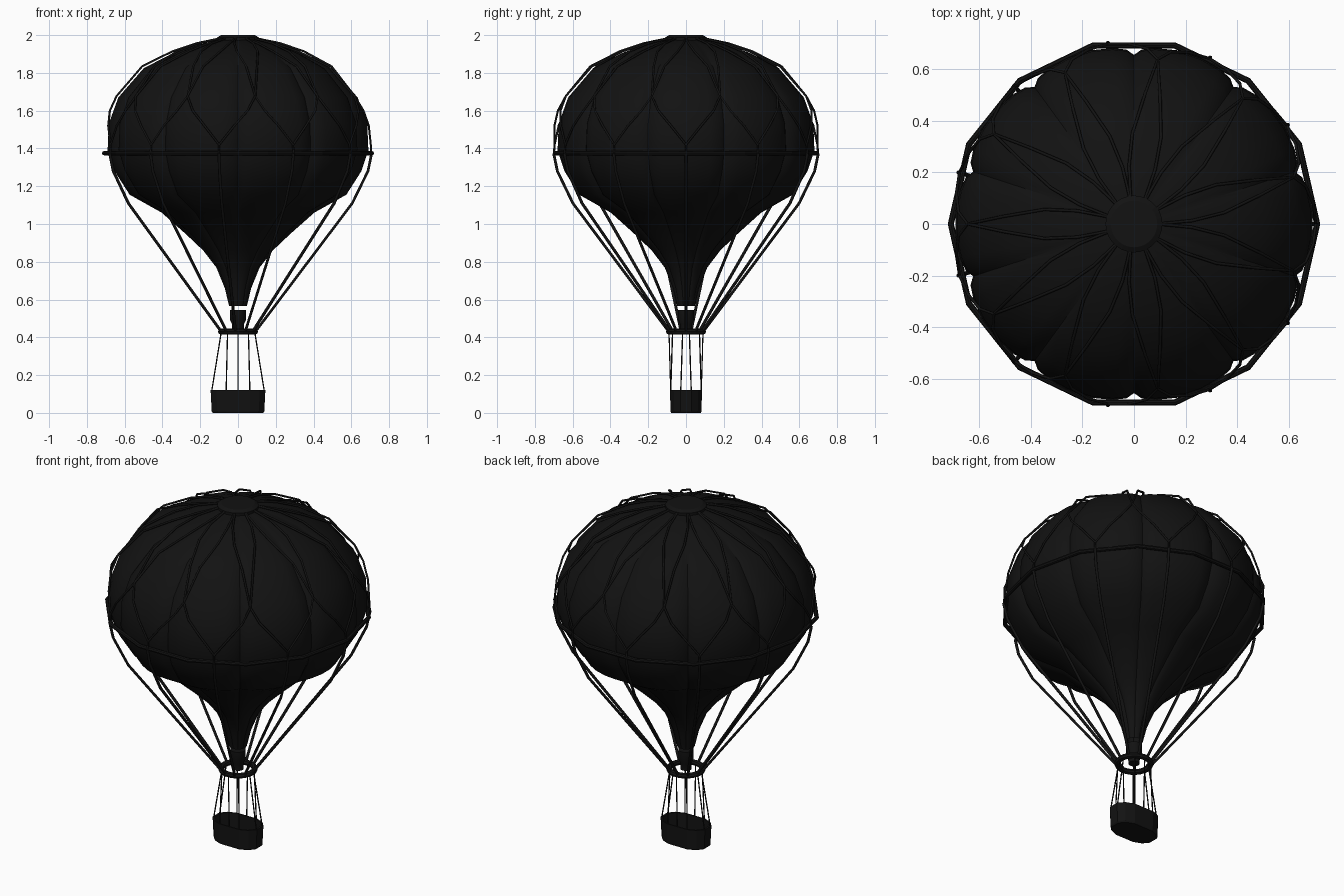
import bpy, bmesh
from math import sin, cos, pi, radians

if "Cube" in bpy.data.objects:
    bpy.data.objects.remove(bpy.data.objects["Cube"])

black = bpy.data.materials.new("black")
black.diffuse_color = (0.006, 0.006, 0.006, 1)
black.use_nodes = True
black.node_tree.nodes["Principled BSDF"].inputs["Base Color"].default_value = black.diffuse_color


def loft(name, rings, cap_start=False, cap_end=False, smooth=None):
    """Skin a list of closed point rings into one mesh object."""
    bm = bmesh.new()
    loops = [[bm.verts.new(p) for p in ring] for ring in rings]
    n = len(loops[0])
    for a, b in zip(loops, loops[1:]):
        for i in range(n):
            j = (i + 1) % n
            bm.faces.new((a[i], a[j], b[j], b[i]))
    if cap_start:
        bm.faces.new(loops[0][::-1])
    if cap_end:
        bm.faces.new(loops[-1])
    mesh = bpy.data.meshes.new(name)
    bm.to_mesh(mesh)
    bm.free()
    ob = bpy.data.objects.new(name, mesh)
    bpy.context.collection.objects.link(ob)
    mesh.materials.append(black)
    if smooth:
        select(ob)
        bpy.ops.object.shade_smooth_by_angle(angle=radians(smooth))
    return ob


def select(ob):
    bpy.ops.object.select_all(action='DESELECT')
    ob.select_set(True)
    bpy.context.view_layer.objects.active = ob


def polar(r, a, z):
    return (r * cos(a), r * sin(a), z)


def circle(r, z, n):
    return [polar(r, 2 * pi * i / n, z) for i in range(n)]


def ropes(name, paths, radius):
    """Many polyline ropes in one object."""
    cu = bpy.data.curves.new(name, 'CURVE')
    cu.dimensions = '3D'
    cu.bevel_depth = radius
    cu.bevel_resolution = 1
    cu.use_fill_caps = True
    for path in paths:
        sp = cu.splines.new('POLY')
        sp.points.add(len(path) - 1)
        for pt, co in zip(sp.points, path):
            pt.co = (*co, 1)
    ob = bpy.data.objects.new(name, cu)
    bpy.context.collection.objects.link(ob)
    cu.materials.append(black)
    select(ob)
    bpy.ops.object.convert(target='MESH')


def torus(name, major, minor, z, n, m):
    bpy.ops.mesh.primitive_torus_add(major_radius=major, minor_radius=minor,
                                     major_segments=n, minor_segments=m, location=(0, 0, z))
    ob = bpy.context.object
    ob.name = name
    ob.data.materials.append(black)


# Envelope: ten bulging gores with narrow grooves between them
lobe = [(-18, .945), (-15.5, .975), (-11, .99), (-4, 1), (4, 1), (11, .99), (15.5, .975)]
profile = [(.047, .565), (.07, .66), (.115, .77), (.185, .86), (.275, .945), (.405, 1.06),
           (.575, 1.155), (.655, 1.28), (.692, 1.39), (.686, 1.53), (.635, 1.67),
           (.5, 1.825), (.345, 1.905), (.22, 1.95), (.10, 1.975)]
loft("envelope",
     [[polar(r * f, radians(36 * g + a), z) for g in range(10) for a, f in lobe]
      for r, z in profile], cap_end=True, smooth=30)

# Crown cap
loft("crown_cap", [circle(.11, 1.972, 28), circle(.11, 1.988, 28), circle(.09, 2.0, 28)],
     True, True)

# Belt around the widest part
torus("belt", .708, .012, 1.375, 14, 8)

# Net over the top: pairs of ropes making leaf shapes, tied at the belt
N = 11
step = 2 * pi / N
net = [(.09, 1.985, 0), (.225, 1.957, .10), (.352, 1.914, .22), (.508, 1.835, .40),
       (.643, 1.677, .5), (.68, 1.60, .38), (.697, 1.52, .2), (.703, 1.42, 0), (.706, 1.375, 0)]
ropes("net", [[polar(r, step * (i + s * w), z) for r, z, w in net]
              for i in range(N) for s in (-1, 1)], .006)

# Suspension ropes from the belt to the load ring
drop = [(.708, 1.375), (.688, 1.28), (.605, 1.11), (.092, .43)]
ropes("suspension_ropes", [[polar(r, step * i, z) for r, z in drop] for i in range(N)], .008)

# Load ring and burner
torus("load_ring", .09, .016, .43, 24, 8)
loft("burner", [circle(.03, .43, 16), circle(.032, .47, 16), circle(.042, .49, 16),
                circle(.042, .545, 16)], True, True, smooth=30)

# Basket: elongated octagonal tub with an inner wall
corners = [(.145, -.03), (.145, .03), (.115, .065), (.065, .085),
           (-.065, .085), (-.115, .065), (-.145, .03), (-.145, -.03),
           (-.115, -.065), (-.065, -.085), (.065, -.085), (.115, -.065)]


def tub(k, z):
    return [(x * k, y * k, z) for x, y in corners]


loft("basket", [tub(.92, 0), tub(.96, .008), tub(1, .12), tub(.92, .12), tub(.9, .015)],
     True, True)

# Basket ropes up to the load ring
feet = [(x, y) for x in (-.14, .14) for y in (-.028, .028)]
feet += [(x, y) for x in (-.063, 0, .063) for y in (-.081, .081)]
paths = []
for x, y in feet:
    d = (x * x + y * y) ** .5
    paths.append([(x, y, .11), (x * .09 / d, y * .09 / d, .43)])
ropes("basket_ropes", paths, .0035)
